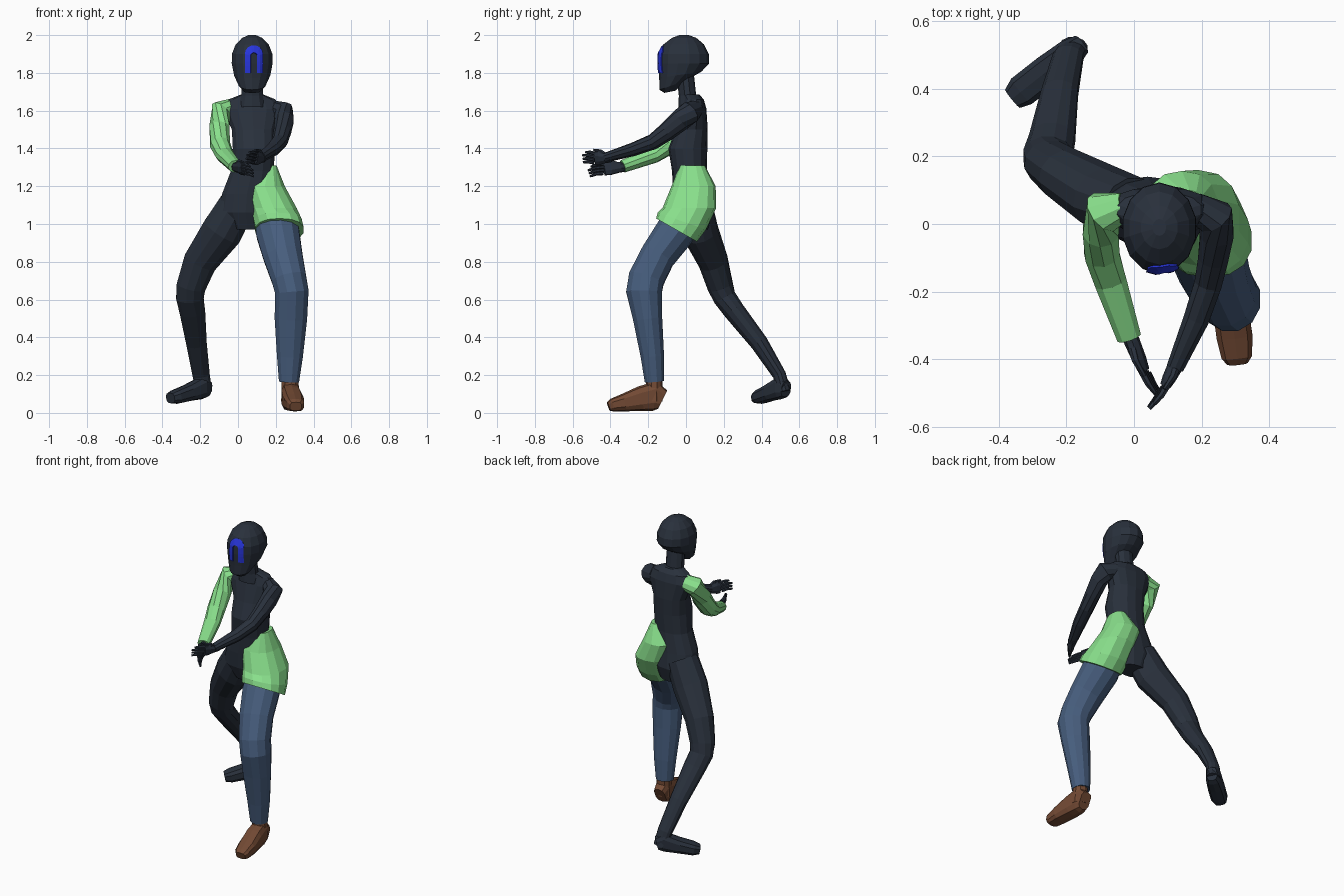
import bpy, bmesh, math
from mathutils import Vector
from mathutils.bvhtree import BVHTree


def material(name, rgb):
    m = bpy.data.materials.new(name)
    m.diffuse_color = (*rgb, 1)
    return m


DARK = material("dark suit", (0.022, 0.030, 0.045))
GREEN = material("green cloth", (0.25, 0.74, 0.26))
DENIM = material("blue trousers", (0.062, 0.110, 0.205))
BROWN = material("brown leather", (0.170, 0.068, 0.034))
BLUE = material("face blue", (0.020, 0.035, 0.70))


def make(name, verts, faces, mat):
    me = bpy.data.meshes.new(name)
    me.from_pydata(verts, [], faces)
    me.materials.append(mat)
    bm = bmesh.new()
    bm.from_mesh(me)
    bmesh.ops.recalc_face_normals(bm, faces=bm.faces)
    bm.to_mesh(me)
    bm.free()
    ob = bpy.data.objects.new(name, me)
    bpy.context.collection.objects.link(ob)
    return ob


def ring(c, u, v, n, power=2.0):
    """Superellipse ring of n points round c."""
    pts = []
    for i in range(n):
        a = 2 * math.pi * (i + 0.5) / n
        s, t = math.cos(a), math.sin(a)
        s = math.copysign(abs(s) ** (2 / power), s)
        t = math.copysign(abs(t) ** (2 / power), t)
        pts.append(c + u * s + v * t)
    return pts


def loft(name, rings, mat):
    n = len(rings[0])
    verts = [p for r in rings for p in r]
    faces = [(k * n + i, k * n + (i + 1) % n, (k + 1) * n + (i + 1) % n, (k + 1) * n + i)
             for k in range(len(rings) - 1) for i in range(n)]
    faces += [tuple(range(n)), tuple(range(len(verts) - n, len(verts)))]
    return make(name, verts, faces, mat)


def stack(name, rows, mat, n=12, power=2.0):
    """Rows of (x, y, z, rx, ry, tilt): level rings, tilted along y."""
    return loft(name, [ring(Vector((x, y, z)), Vector((rx, 0, 0)), Vector((0, ry, ry * k)), n, power)
                       for x, y, z, rx, ry, k in rows], mat)


def tube(name, rows, mat, ref=(0, 0, 1), n=10, power=2.0):
    """Rows of (x, y, z, side radius, radius towards ref) along a limb."""
    P = [Vector(r[:3]) for r in rows]
    rings = []
    for i, r in enumerate(rows):
        t = Vector()
        if i > 0:
            t += (P[i] - P[i - 1]).normalized()
        if i < len(P) - 1:
            t += (P[i + 1] - P[i]).normalized()
        t.normalize()
        u = t.cross(Vector(ref)).normalized()
        v = u.cross(t).normalized()
        rings.append(ring(P[i], u * r[3], v * r[4], n, power))
    return loft(name, rings, mat)


# Head and neck
head = stack("head", [
    (.075, -.085, 1.70, .042, .030, .2), (.075, -.070, 1.735, .072, .070, .35),
    (.075, -.030, 1.79, .098, .112, .15), (.075, -.012, 1.85, .111, .135, 0),
    (.075, -.012, 1.90, .110, .133, 0), (.075, -.012, 1.95, .090, .108, 0),
    (.075, -.010, 1.985, .055, .065, 0), (.075, -.010, 2.0, .020, .025, 0)], DARK, 14)
stack("neck", [(.075, .015, 1.62, .075, .055, 0), (.075, .008, 1.68, .060, .046, 0),
               (.075, -.005, 1.80, .058, .046, 0)], DARK, 10)

# Arch marking on the face, laid on the head surface
dg = bpy.context.evaluated_depsgraph_get()
tree = BVHTree.FromObject(head, dg)


def on_face(x, z):
    hit = tree.ray_cast(Vector((x, -1, z)), Vector((0, 1, 0)))[0]
    return Vector((x, hit.y - .004, z))


path = [(-1, 1.80 + .02 * i) for i in range(5)]
arc = [(math.radians(180 - 22.5 * i)) for i in range(9)]
outer = [(.084 - .047, z) for _, z in path] + [(.084 + .047 * math.cos(a), 1.90 + .045 * math.sin(a)) for a in arc]
inner = [(.084 - .017, z) for _, z in path] + [(.084 + .017 * math.cos(a), 1.89 + .016 * math.sin(a)) for a in arc]
outer += [(.084 + .047, z) for _, z in reversed(path)]
inner += [(.084 + .017, z) for _, z in reversed(path)]
verts, faces = [], []
for (ox, oz), (ix, iz) in zip(outer, inner):
    verts += [on_face(ox + (ix - ox) * f, oz + (iz - oz) * f) for f in (0, .5, 1)]
for k in range(len(outer) - 1):
    faces += [(3 * k + j, 3 * k + j + 1, 3 * k + j + 4, 3 * k + j + 3) for j in (0, 1)]
mark = make("face_arch", verts, faces, BLUE)
solid = mark.modifiers.new("plate", 'SOLIDIFY')
solid.thickness = .006
solid.offset = 0

# Torso
stack("torso", [
    (.075, .025, 1.685, .062, .045, 0), (.075, .042, 1.66, .125, .052, 0),
    (.075, .042, 1.61, .160, .066, 0), (.082, .030, 1.50, .117, .085, 0),
    (.085, .010, 1.40, .115, .103, 0), (.075, .018, 1.28, .115, .092, 0),
    (.048, .028, 1.16, .135, .096, 0), (.040, .040, 1.06, .145, .100, 0),
    (.050, .045, .97, .085, .070, 0)], DARK, 14, 2.3)

# Half tunic round one hip
stack("hip_cloth", [
    (.165, .034, 1.31, .040, .066, 0), (.142, .040, 1.20, .108, .117, 0),
    (.190, .018, 1.085, .123, .142, 0), (.210, -.022, 1.015, .130, .128, -.35),
    (.220, -.050, .968, .130, .108, -.57)], GREEN, 14, 2.3)

# Front leg: trouser, boot
tube("trouser_leg", [
    (.19, .01, 1.06, .100, .105), (.21, -.060, .955, .118, .105), (.238, -.150, .83, .107, .095),
    (.270, -.210, .71, .095, .098), (.285, -.222, .64, .092, .098), (.280, -.203, .50, .089, .080),
    (.275, -.178, .30, .071, .064), (.270, -.167, .165, .055, .053)], DENIM, (0, 1, 0), 12)
stack("boot_shaft", [(.278, -.170, .06, .052, .045, 0), (.275, -.167, .20, .045, .044, 0)], BROWN, 10)
tube("boot", [
    (.275, -.125, .070, .038, .055), (.277, -.165, .090, .049, .080), (.284, -.240, .075, .054, .066),
    (.297, -.330, .054, .055, .047), (.304, -.390, .041, .047, .035), (.306, -.410, .034, .032, .024)],
    BROWN, power=3)

# Back leg: bare suit leg and foot
tube("back_leg", [
    (-.005, .045, 1.10, .100, .095), (-.085, .075, .96, .112, .098), (-.200, .145, .80, .092, .080),
    (-.248, .182, .67, .080, .070), (-.255, .205, .61, .075, .063), (-.242, .255, .54, .070, .057),
    (-.220, .388, .37, .056, .048), (-.195, .495, .20, .047, .036), (-.180, .520, .11, .045, .036)],
    DARK, (0, 1, 0), 12)
tube("back_foot", [
    (-.158, .530, .125, .032, .042), (-.190, .505, .135, .045, .062), (-.260, .450, .108, .050, .046),
    (-.330, .395, .085, .050, .038), (-.358, .372, .078, .036, .028)], DARK, power=2.8)

# Arms
tube("bare_arm", [
    (.180, .050, 1.61, .045, .045), (.240, .020, 1.59, .058, .062), (.245, -.030, 1.55, .052, .058),
    (.235, -.100, 1.49, .047, .050), (.220, -.175, 1.435, .043, .042), (.185, -.280, 1.395, .040, .036),
    (.122, -.425, 1.352, .027, .026)], DARK)
tube("sleeve", [
    (-.030, .050, 1.615, .045, .050), (-.090, .035, 1.60, .066, .058), (-.098, -.020, 1.51, .056, .060),
    (-.095, -.090, 1.42, .054, .055), (-.070, -.170, 1.365, .050, .043),
    (-.015, -.335, 1.305, .038, .034)], GREEN)


# Hands: palm, four fanned fingers and a thumb
def hand(name, wrist, knuckle, tip, spread):
    w, k, t, s = Vector(wrist), Vector(knuckle), Vector(tip), Vector(spread).normalized()
    w0 = w - (k - w) * .5
    tube(name + "_palm", [(*w0, .024, .026), (*w, .023, .028), (*w.lerp(k, .6), .019, .038),
                          (*k, .014, .038)], DARK, s, 8)
    for i in range(4):
        f = i - 1.5
        a, b = k + s * f * .018, t + s * f * .020 + (k - t) * abs(f - .5) * .12
        m = a.lerp(b, .5) + Vector((0, -.006, .004))
        tube(f"{name}_finger_{i + 1}", [(*a, .011, .010), (*m, .010, .009), (*b, .006, .006)], DARK, s, 6)
    a = w.lerp(k, .3) + s * .025
    tube(name + "_thumb", [(*a, .013, .012), (*(a + (k - w) * .45 + s * .018), .011, .010),
                           (*(a + (t - w) * .5 + s * .022), .006, .006)], DARK, s, 6)


hand("upper_hand", (.120, -.425, 1.350), (.092, -.480, 1.348), (.042, -.550, 1.355), (.35, .3, .8))
hand("lower_hand", (-.005, -.350, 1.300), (.030, -.435, 1.292), (.082, -.520, 1.275), (-.35, .2, .8))
